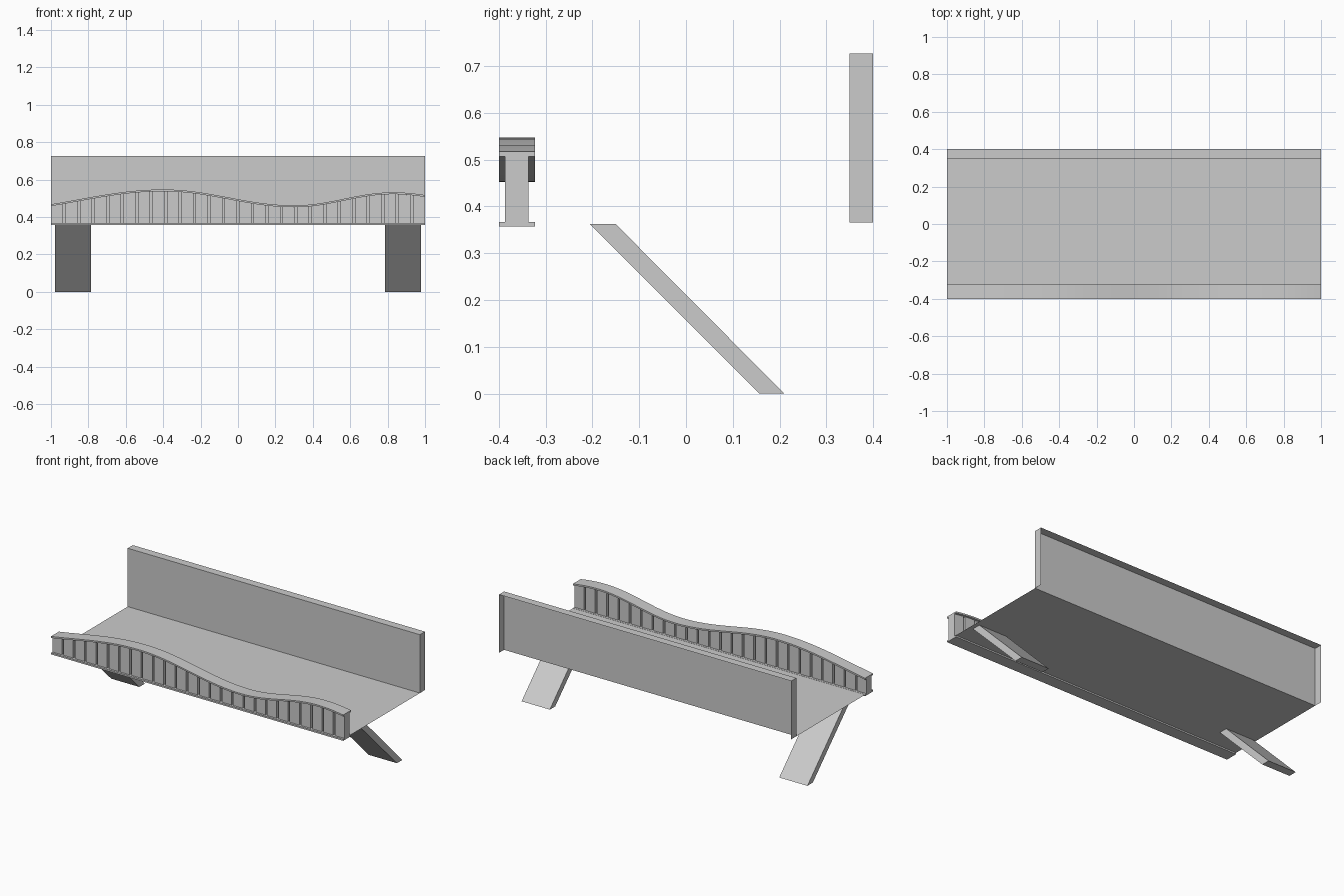
import bpy, math

if "Cube" in bpy.data.objects:
    bpy.data.objects.remove(bpy.data.objects["Cube"])


def make(name, verts, faces):
    me = bpy.data.meshes.new(name)
    me.from_pydata(verts, [], faces)
    me.update()
    ob = bpy.data.objects.new(name, me)
    bpy.context.collection.objects.link(ob)
    return ob


# Crests and troughs of the wavy handrail (x, top z)
KNOTS = [(-1.3, 0.442), (-0.4, 0.547), (0.3, 0.462), (0.83, 0.532), (1.25, 0.490)]


def rail_z(x):
    for (x0, z0), (x1, z1) in zip(KNOTS, KNOTS[1:]):
        if x <= x1:
            t = (x - x0) / (x1 - x0)
            return z0 + (z1 - z0) * (1 - math.cos(math.pi * t)) / 2


def strip(name, xs, y0, y1, bottom, top):
    """Closed bar along x whose bottom and top heights are functions of x."""
    verts, faces = [], []
    for x in xs:
        b, t = bottom(x), top(x)
        verts += [(x, y0, b), (x, y1, b), (x, y1, t), (x, y0, t)]
    n = len(xs)
    for i in range(n - 1):
        a = i * 4
        for j in range(4):
            k = (j + 1) % 4
            faces.append((a + j, a + 4 + j, a + 4 + k, a + k))
    e = (n - 1) * 4
    faces += [(0, 1, 2, 3), (e + 3, e + 2, e + 1, e)]
    return make(name, verts, faces)


def smooth(ob):
    bpy.ops.object.select_all(action='DESELECT')
    ob.select_set(True)
    bpy.context.view_layer.objects.active = ob
    bpy.ops.object.shade_smooth_by_angle(angle=math.radians(30))


FLOOR, THICK = 0.366, 0.010

# Deck: a single thin sheet
make("deck", [(-1, -0.33, FLOOR), (1, -0.33, FLOOR), (1, 0.35, FLOOR), (-1, 0.35, FLOOR)],
     [(0, 1, 2, 3)])

# Back wall: inner face, top and ends, open at the back and below
make("back_wall",
     [(x, y, z) for x in (-1, 1) for y in (0.35, 0.4) for z in (FLOOR, 0.727)],
     [(0, 4, 5, 1), (1, 5, 7, 3), (0, 1, 3, 2), (4, 6, 7, 5)])

# Railing: straight lower flange and wavy handrail
strip("lower_flange", [-1, 1], -0.4, -0.323, lambda x: 0.357, lambda x: 0.367)
xs = [-1 + 2 * i / 64 for i in range(65)]
smooth(strip("handrail", xs, -0.4, -0.323, lambda x: rail_z(x) - THICK, rail_z))

# Row of railing panels with narrow gaps
COUNT, GAP = 26, 0.012
pitch = (2 + GAP) / COUNT
width = pitch - GAP
for i in range(COUNT):
    x = -1 + i * pitch
    strip(f"railing_panel_{i + 1}", [x, x + width / 2, x + width], -0.387, -0.337,
          lambda x: 0.367, lambda x: rail_z(x) - THICK)

# Slanted legs
for side, x0 in (("left", -0.978), ("right", 0.785)):
    x1 = x0 + 0.193
    prof = [(0.157, 0), (0.21, 0), (-0.15, 0.362), (-0.205, 0.362)]
    verts = [(x, y, z) for x in (x0, x1) for y, z in prof]
    faces = [(3, 2, 1, 0), (4, 5, 6, 7)]
    faces += [(j, (j + 1) % 4, (j + 1) % 4 + 4, j + 4) for j in range(4)]
    make(f"{side}_leg", verts, faces)
